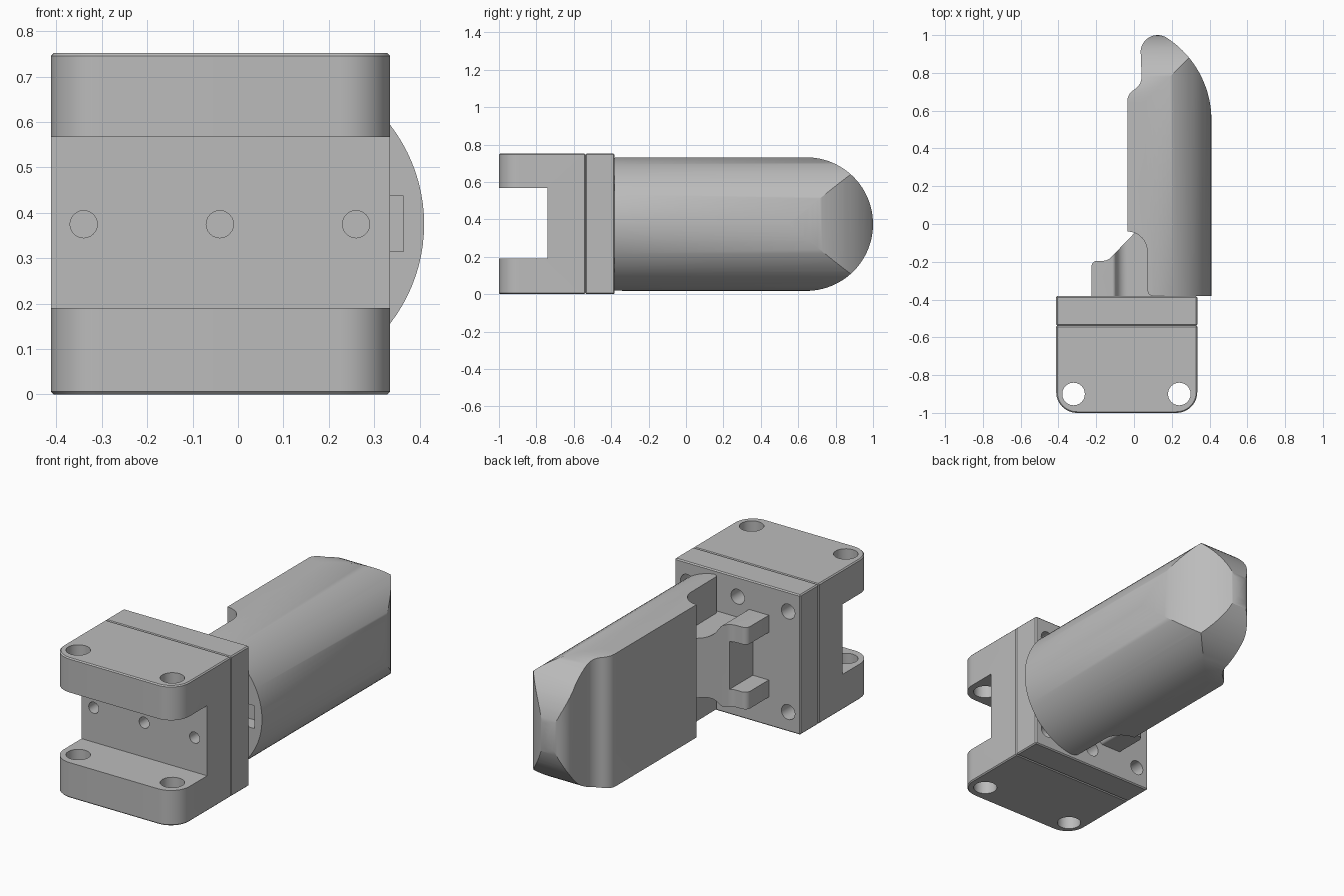
import bpy, bmesh
from math import cos, sin, radians

if "Cube" in bpy.data.objects:
    bpy.data.objects.remove(bpy.data.objects["Cube"])

grey = bpy.data.materials.new("plain_grey")
grey.use_nodes = True
grey.diffuse_color = (0.5, 0.5, 0.5, 1)
grey.node_tree.nodes["Principled BSDF"].inputs["Base Color"].default_value = (0.5, 0.5, 0.5, 1)

MID = 0.375  # height of the model's symmetry plane


def arc(cx, cy, r, start, end, n=12):
    angles = [radians(start + (end - start) * i / n) for i in range(n + 1)]
    return [(cx + r * cos(a), cy + r * sin(a)) for a in angles]


def rect(u0, u1, v0, v1):
    return [(u0, v0), (u1, v0), (u1, v1), (u0, v1)]


def prism(name, outline, axis, low, high):
    """Extrude a closed outline along one axis."""
    place = {"x": lambda u, v, w: (w, u, v),
             "y": lambda u, v, w: (u, w, v),
             "z": lambda u, v, w: (u, v, w)}[axis]
    bm = bmesh.new()
    face = bm.faces.new([bm.verts.new(place(u, v, low)) for u, v in outline])
    top = bmesh.ops.extrude_face_region(bm, geom=[face])["geom"]
    step = place(0, 0, high - low)
    bmesh.ops.translate(bm, vec=step, verts=[g for g in top if isinstance(g, bmesh.types.BMVert)])
    bmesh.ops.recalc_face_normals(bm, faces=bm.faces)
    mesh = bpy.data.meshes.new(name)
    bm.to_mesh(mesh)
    bm.free()
    mesh.materials.append(grey)
    obj = bpy.data.objects.new(name, mesh)
    bpy.context.collection.objects.link(obj)
    return obj


def activate(obj):
    bpy.ops.object.select_all(action="DESELECT")
    obj.select_set(True)
    bpy.context.view_layer.objects.active = obj


def combine(obj, tool, operation="DIFFERENCE"):
    mod = obj.modifiers.new("shape", "BOOLEAN")
    mod.operation, mod.object, mod.solver = operation, tool, "EXACT"
    activate(obj)
    bpy.ops.object.modifier_apply(modifier=mod.name)
    bpy.data.objects.remove(tool)


def bevel(obj, width, segments=1):
    mod = obj.modifiers.new("edge", "BEVEL")
    mod.width, mod.segments, mod.limit_method = width, segments, "ANGLE"
    mod.angle_limit = radians(40)
    activate(obj)
    bpy.ops.object.modifier_apply(modifier=mod.name)


def drill(obj, axis, u, v, r, low, high):
    combine(obj, prism("drill", arc(u, v, r, 0, 345, 23), axis, low, high))


def finish(obj):
    activate(obj)
    bpy.ops.object.shade_smooth_by_angle(angle=radians(30))


# Forked bracket with rounded front corners, slot, pin holes and screw holes
left, right = -0.412, 0.335
r = 0.11
outline = (arc(left + r, -1 + r, r, 180, 270) + arc(right - r, -1 + r, r, 270, 360)
           + [(right, -0.538), (left, -0.538)])
bracket = prism("fork_bracket", outline, "z", 0, 0.752)
bevel(bracket, 0.006)
combine(bracket, prism("slot", rect(-1.1, -0.74, 0.19, 0.567), "x", -1, 1))
for x in (-0.32, 0.24):
    drill(bracket, "z", x, -0.9, 0.06, -0.1, 1)
for x in (-0.34, -0.04, 0.26):
    drill(bracket, "y", x, MID, 0.03, -0.8, -0.62)
finish(bracket)

# Mounting plate behind the bracket
plate = prism("mounting_plate", rect(left, right, 0, 0.752), "y", -0.538, -0.382)
bevel(plate, 0.006)
for x in (-0.34, -0.04, 0.26):
    for side in (-1, 1):
        drill(plate, "y", x, MID + side * 0.27, 0.04, -0.5, -0.3)
finish(plate)

# Finger: plan outline trimmed by a half-round section and a domed end
plan = ([(0.1, -0.382), (0.41, -0.382)]
        + arc(-0.11, 0.55, 0.52, 0, 56.8, 20)
        + arc(0.125, 0.91, 0.09, 60, 190, 16)
        + arc(-0.04, 0.78, 0.08, 0, -60, 8)
        + arc(0.035, 0.65, 0.07, 120, 180, 8)
        + [(-0.035, -0.04)]
        + arc(-0.035, -0.145, 0.105, 85, 0, 10)
        + arc(0.1, -0.352, 0.028, 180, 260, 6))
half = 0.357
finger = prism("finger", plan, "z", -0.2, 1)
section = arc(0.053, MID, half, -90, 90, 48) + [(-0.3, MID + half), (-0.3, MID - half)]
combine(finger, prism("section", section, "y", -0.6, 1.2), "INTERSECT")
dome = arc(0.643, MID, half, -90, 90, 48) + [(-0.6, MID + half + 0.02), (-0.6, MID - half - 0.02)]
combine(finger, prism("dome", dome, "x", -0.6, 0.6), "INTERSECT")
combine(finger, prism("pocket", rect(0.2, 0.365, 0.315, 0.437), "y", -0.5, -0.3))
finish(finger)

# Notched claw joining the finger to the plate
claw_plan = ([(0.2, -0.385), (0.2, -0.05), (0, -0.05)]
             + arc(-0.165, -0.135, 0.06, -45, -90, 5)
             + arc(-0.195, -0.225, 0.03, 90, 180, 6) + [(-0.225, -0.385)])
claw = prism("claw", claw_plan, "z", 0.1, 0.65)
upper = [(-0.3, 0.22)] + arc(-0.115, 0.2, 0.02, 90, 30, 5) + arc(-0.035, 0.22, 0.06, 215, 270, 6) + [(0.3, 0.16)]
waist = [(x, MID + h) for x, h in upper] + [(x, MID - h) for x, h in reversed(upper)]
combine(claw, prism("waist", waist, "y", -0.6, 0.2), "INTERSECT")
combine(claw, prism("notch", rect(-0.4, -0.13, 0.247, 0.503), "y", -0.6, 0))
finish(claw)
